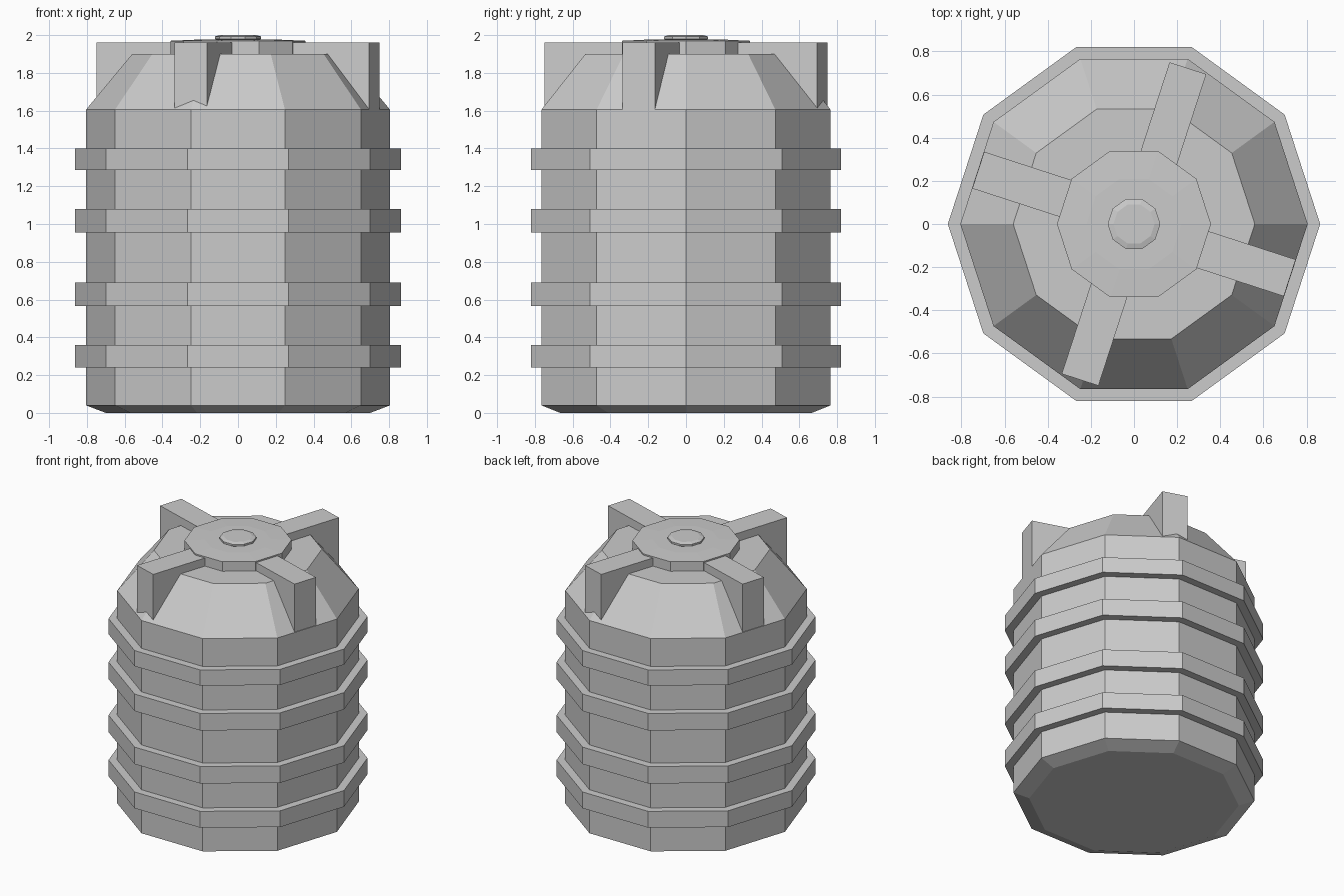
import bpy
from math import cos, sin, radians, tau

if "Cube" in bpy.data.objects:
    bpy.data.objects.remove(bpy.data.objects["Cube"])

SIDES = 10


def make(name, verts, faces):
    mesh = bpy.data.meshes.new(name)
    mesh.from_pydata(verts, [], faces)
    obj = bpy.data.objects.new(name, mesh)
    bpy.context.collection.objects.link(obj)
    return obj


def lathe(name, profile):
    """Ten-sided solid from (radius, z) pairs listed bottom to top."""
    n = SIDES
    verts = [(r * cos(tau * i / n), r * sin(tau * i / n), z)
             for r, z in profile for i in range(n)]
    faces = [(k * n + i, k * n + (i + 1) % n, (k + 1) * n + (i + 1) % n, (k + 1) * n + i)
             for k in range(len(profile) - 1) for i in range(n)]
    faces.append(tuple(reversed(range(n))))
    faces.append(tuple(range((len(profile) - 1) * n, len(profile) * n)))
    return make(name, verts, faces)


def arm(name, degrees):
    """Radial shoulder block, slightly offset from the centre line."""
    a = radians(degrees)
    verts = []
    for z in (1.602, 1.96):
        for u, v in ((0.30, -0.104), (0.764, -0.104), (0.764, 0.075), (0.30, 0.075)):
            verts.append((u * cos(a) - v * sin(a), u * sin(a) + v * cos(a), z))
    faces = [(3, 2, 1, 0), (4, 5, 6, 7)]
    faces += [(i, (i + 1) % 4, (i + 1) % 4 + 4, i + 4) for i in range(4)]
    return make(name, verts, faces)


# Tank shell with its four raised ribs and sloped shoulder
profile = [(0.70, 0.0), (0.805, 0.04)]
for low, high in ((0.24, 0.36), (0.565, 0.69), (0.955, 1.08), (1.285, 1.40)):
    profile += [(0.805, low), (0.863, low), (0.863, high), (0.805, high)]
profile += [(0.805, 1.605), (0.56, 1.90)]
lathe("tank_body", profile)

# Lid and its central cap
lathe("lid", [(0.357, 1.89), (0.357, 1.97), (0.22, 1.976)])
lathe("lid_cap", [(0.105, 1.97), (0.122, 1.98), (0.122, 1.993), (0.095, 2.0)])

# Four shoulder blocks
for i in range(4):
    arm(f"shoulder_block_{i + 1}", 72 + 90 * i)
